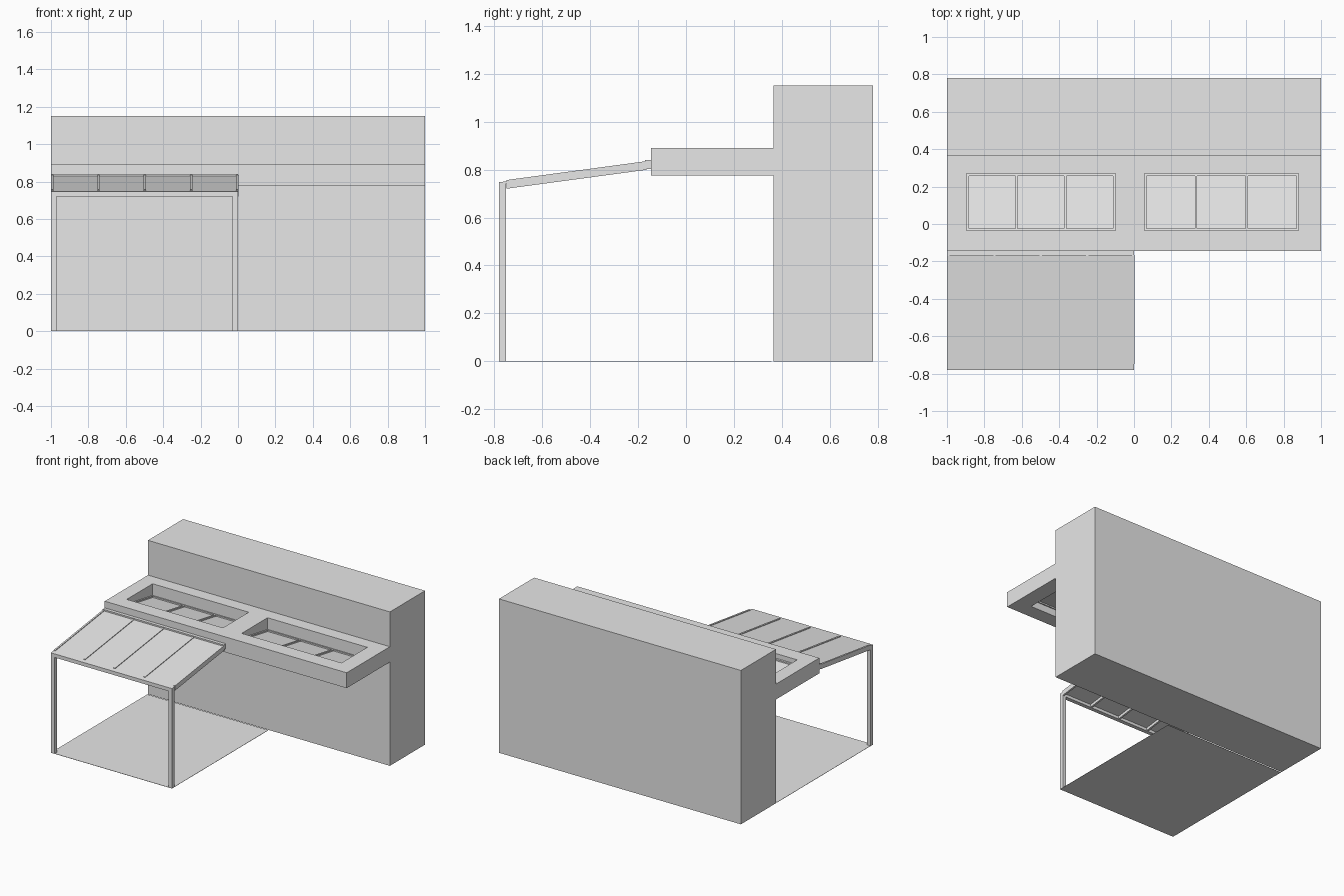
import bpy
import bmesh
from mathutils import Matrix, Vector

cube = bpy.data.objects.get("Cube")
if cube:
    bpy.data.objects.remove(cube, do_unlink=True)

GREY = (0.8, 0.8, 0.8, 1)
grey = bpy.data.materials.new("plain_grey")
grey.use_nodes = True
grey.diffuse_color = GREY
grey.node_tree.nodes["Principled BSDF"].inputs["Base Color"].default_value = GREY


def add_object(name, bm):
    mesh = bpy.data.meshes.new(name)
    bmesh.ops.recalc_face_normals(bm, faces=bm.faces)
    bm.to_mesh(mesh)
    bm.free()
    mesh.materials.append(grey)
    obj = bpy.data.objects.new(name, mesh)
    bpy.context.collection.objects.link(obj)
    return obj


def box(name, x, y, z):
    """Axis-aligned box from (min, max) pairs."""
    bm = bmesh.new()
    size = Vector((x[1] - x[0], y[1] - y[0], z[1] - z[0]))
    centre = Vector((sum(x), sum(y), sum(z))) / 2
    bmesh.ops.create_cube(bm, size=1, matrix=Matrix.LocRotScale(centre, None, size))
    return add_object(name, bm)


def sloped_bar(name, x, y, top, thick):
    """Bar whose top runs from top[0] at y[0] to top[1] at y[1]."""
    bm = bmesh.new()
    outline = [(y[0], top[0] - thick), (y[1], top[1] - thick), (y[1], top[1]), (y[0], top[0])]
    face = bm.faces.new([bm.verts.new((x[0], py, pz)) for py, pz in outline])
    side = bmesh.ops.extrude_face_region(bm, geom=[face], use_keep_orig=True)
    moved = [v for v in side["geom"] if isinstance(v, bmesh.types.BMVert)]
    bmesh.ops.translate(bm, verts=moved, vec=(x[1] - x[0], 0, 0))
    return add_object(name, bm)


# Building wall and the flat canopy
box("wall", (-1, 1), (0.365, 0.78), (0, 1.15))
canopy = box("canopy", (-1, 1), (-0.145, 0.365), (0.775, 0.89))

# Two roof openings, each with a tilted three-pane skylight
OPEN_Y = (-0.035, 0.27)


def tilt(y):
    return 0.855 - 0.17 * (y - OPEN_Y[0])


def tilted(name, x, y, drop, thick):
    return sloped_bar(name, x, y, [tilt(v) - drop for v in y], thick)


for side, x0, x1 in (("right", -0.895, -0.10), ("left", 0.055, 0.88)):
    cutter = box(side + "_opening_cutter", (x0, x1), OPEN_Y, (0.7, 1))
    cutter.hide_render = True
    cutter.hide_set(True)
    cut = canopy.modifiers.new(side + "_opening", 'BOOLEAN')
    cut.operation = 'DIFFERENCE'
    cut.solver = 'EXACT'
    cut.object = cutter

    tilted(side + "_skylight_glass", (x0, x1), OPEN_Y, 0.01, 0.008)
    tilted(side + "_skylight_front_rail", (x0, x1), (OPEN_Y[0], -0.024), 0, 0.028)
    tilted(side + "_skylight_back_rail", (x0, x1), (0.256, OPEN_Y[1]), 0, 0.028)
    bar = 0.012
    for i in range(4):
        bx = x0 + (x1 - x0 - bar) * i / 3
        tilted(f"{side}_skylight_bar_{i + 1}", (bx, bx + bar), (-0.024, 0.256), 0, 0.028)

# Patio roof: posts, front beam and ledger
for side, x in (("right", (-1, -0.97)), ("left", (-0.03, 0))):
    box(side + "_post", x, (-0.78, -0.75), (0, 0.72))
box("front_beam", (-1, 0), (-0.78, -0.75), (0.72, 0.745))
box("ledger", (-1, 0), (-0.17, -0.145), (0.803, 0.84))


# Sloped glass carried by five rafters
def roof(y):
    return 0.747 + 0.135 * (y + 0.78)


def roof_bar(name, x, y, drop, thick):
    return sloped_bar(name, x, y, [roof(v) - drop for v in y], thick)


roof_bar("roof_glass", (-1, 0), (-0.78, -0.165), 0, 0.01)
for i in range(5):
    rx = -1 + 0.2475 * i
    roof_bar(f"rafter_{i + 1}", (rx, rx + 0.013), (-0.748, -0.165), -0.005, 0.036)

# Patio floor
box("patio_floor", (-1, 0), (-0.78, 0.357), (0, 0.002))
